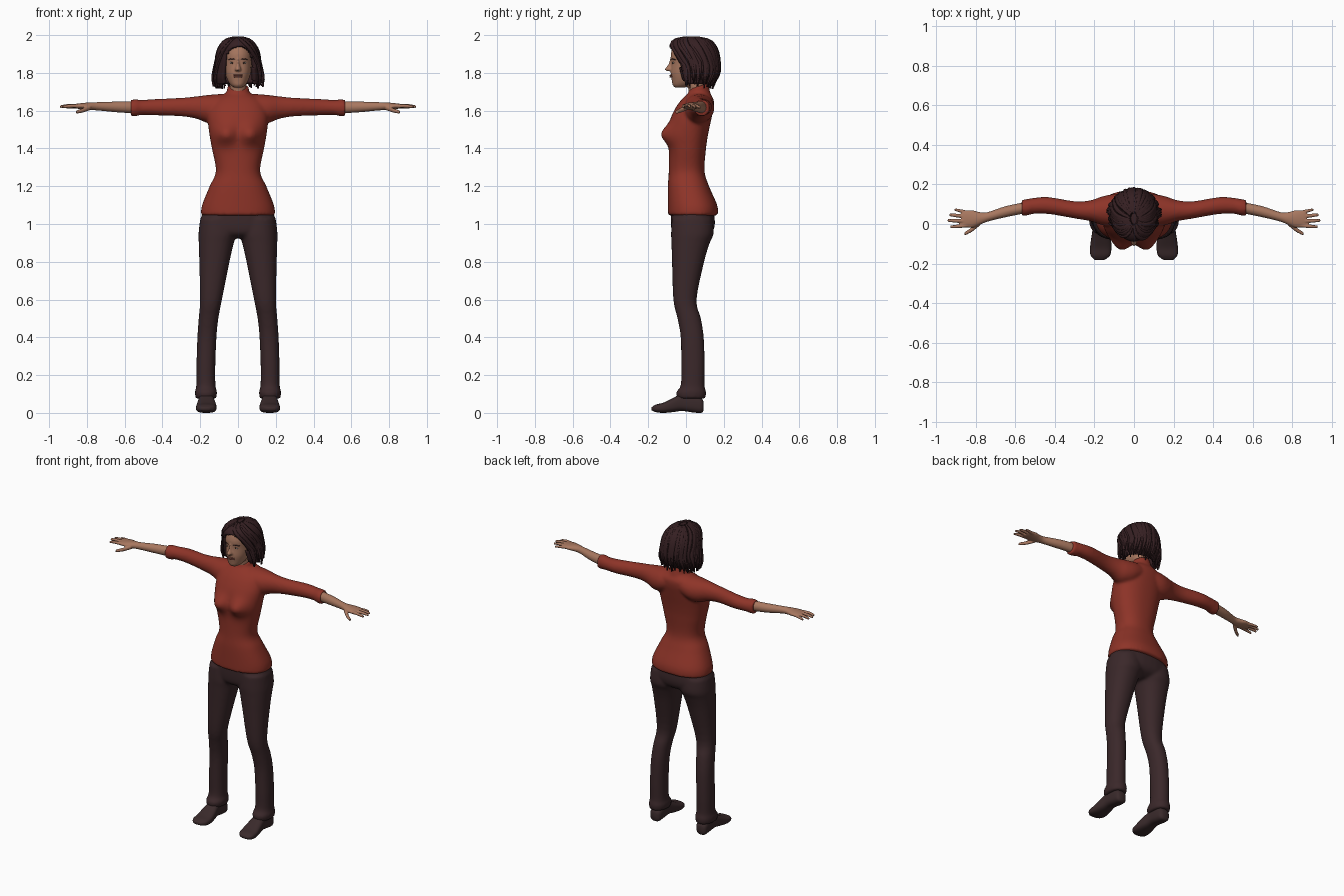
import bpy, bmesh, math, random
from mathutils import Vector

random.seed(4)


def material(name, rgb):
    m = bpy.data.materials.new(name)
    m.diffuse_color = (*rgb, 1)
    return m


RED = material("red_knit", (0.27, 0.034, 0.021))
PANTS = material("dark_trouser_cloth", (0.043, 0.021, 0.023))
HAIR = material("dark_brown_hair", (0.036, 0.014, 0.016))
SKIN = material("skin", (0.39, 0.185, 0.115))
SHOE = material("shoe_leather", (0.042, 0.023, 0.024))
LIP = material("lips", (0.27, 0.09, 0.065))
WHITE = material("eye_white", (0.40, 0.34, 0.30))
IRIS = material("dark_iris", (0.03, 0.018, 0.014))


def spline(keys, k):
    """Catmull-Rom refinement of a list of key tuples."""
    out = []
    for i in range(len(keys) - 1):
        p = [keys[max(0, min(len(keys) - 1, i + j))] for j in (-1, 0, 1, 2)]
        for s in range(k):
            t = s / k
            out.append([0.5 * (2 * b + (c - a) * t + (2 * a - 5 * b + 4 * c - d) * t * t
                               + (3 * b - a - 3 * c + d) * t ** 3) for a, b, c, d in zip(*p)])
    return out + [list(keys[-1])]


def skin_rings(bm, rings):
    vs = [[bm.verts.new(p) for p in r] for r in rings]
    n = len(vs[0])
    for a, b in zip(vs, vs[1:]):
        for i in range(n):
            bm.faces.new((a[i], a[(i + 1) % n], b[(i + 1) % n], b[i]))
    bm.faces.new(vs[0])
    bm.faces.new(vs[-1])


def loft(bm, axis, keys, n=32, k=4, power=2.0, sides=(1,)):
    """Rounded sections along an axis; key = (position, a0, a1, b0, b1)."""
    for s in sides:
        rings = []
        for t, a0, a1, b0, b1 in spline(keys, k):
            ring = []
            for i in range(n):
                c, d = math.cos(math.tau * i / n), math.sin(math.tau * i / n)
                c = math.copysign(abs(c) ** (2 / power), c)
                d = math.copysign(abs(d) ** (2 / power), d)
                a, b = (a0 + a1) / 2 + c * (a1 - a0) / 2, (b0 + b1) / 2 + d * (b1 - b0) / 2
                x, y, z = {"x": (t, a, b), "y": (a, t, b), "z": (a, b, t)}[axis]
                ring.append((s * x, y, z))
            rings.append(ring)
        skin_rings(bm, rings)


def finish(bm, name, mat, voxel=0, smooth=4):
    bmesh.ops.recalc_face_normals(bm, faces=bm.faces)
    me = bpy.data.meshes.new(name)
    bm.to_mesh(me)
    bm.free()
    for p in me.polygons:
        p.use_smooth = True
    me.materials.append(mat)
    ob = bpy.data.objects.new(name, me)
    bpy.context.collection.objects.link(ob)
    if voxel:
        r = ob.modifiers.new("blend", "REMESH")
        r.mode, r.voxel_size, r.use_smooth_shade = "VOXEL", voxel, True
        m = ob.modifiers.new("soften", "SMOOTH")
        m.factor, m.iterations = 0.5, smooth
    return ob


BOTH = (1, -1)

# Sweater: torso with bust, sleeves and a tilted collar, blended into one skin
bm = bmesh.new()
loft(bm, "z", [(z, -w, w, f, b) for z, w, f, b in [
    (1.045, .197, -.095, .170), (1.10, .190, -.096, .165), (1.20, .150, -.096, .122),
    (1.28, .117, -.091, .098), (1.40, .138, -.090, .106), (1.48, .152, -.092, .118),
    (1.56, .160, -.080, .135), (1.62, .150, -.052, .147), (1.66, .125, -.022, .146),
    (1.69, .070, .010, .125)]], n=64, k=6, power=2.3)
for v in bm.verts:
    if v.co.y < 0:
        g = math.exp(-((abs(v.co.x) - .068) / .055) ** 2 - ((v.co.z - 1.475) / .052) ** 2)
        v.co.y -= .048 * g
loft(bm, "x", [(.02, 0, .14, 1.58, 1.690), (.10, -.012, .150, 1.54, 1.688),
               (.16, -.006, .140, 1.535, 1.683), (.22, .014, .120, 1.557, 1.676),
               (.30, .028, .115, 1.570, 1.668), (.43, .050, .136, 1.575, 1.662),
               (.51, .051, .132, 1.577, 1.657), (.535, .044, .127, 1.571, 1.660),
               (.568, .041, .124, 1.571, 1.658)], sides=BOTH)
count = len(bm.verts)
loft(bm, "z", [(1.64, -.09, .09, -.01, .14), (1.68, -.066, .066, .005, .130),
               (1.71, -.059, .059, .010, .122), (1.735, -.057, .057, .016, .118)])
bm.verts.ensure_lookup_table()
for v in bm.verts[count:]:
    v.co.z += (v.co.y - .085) * .3
finish(bm, "sweater", RED, .009, 5)

# Trousers: hips and two legs with a turned hem
bm = bmesh.new()
loft(bm, "z", [(1.085, -.18, .18, -.080, .145), (1.0, -.203, .203, -.080, .153),
               (.95, -.195, .195, -.070, .135), (.925, -.12, .12, -.035, .09)], power=2.3)
loft(bm, "z", [(1.03, .01, .200, -.075, .140), (.95, .006, .209, -.079, .146),
               (.90, .022, .208, -.077, .126), (.80, .045, .205, -.074, .096),
               (.60, .085, .201, -.067, .056), (.50, .104, .208, -.045, .079),
               (.40, .114, .215, -.028, .094), (.25, .120, .220, -.026, .099),
               (.145, .119, .221, -.028, .098), (.11, .111, .228, -.052, .107),
               (.075, .116, .224, -.045, .102)], power=2.2, sides=BOTH)
finish(bm, "trousers", PANTS, .009, 4)

# Shoes
bm = bmesh.new()
loft(bm, "y", [(.093, .148, .192, .012, .06), (.08, .133, .204, 0, .08), (.04, .128, .208, .002, .10),
               (-.02, .127, .209, .010, .102), (-.07, .118, .216, .004, .078),
               (-.12, .114, .222, 0, .054), (-.16, .122, .219, .004, .044),
               (-.182, .150, .198, .014, .030)], power=2.8, sides=BOTH)
finish(bm, "shoes", SHOE)

# Forearms and hands with five tapered digits
bm = bmesh.new()
loft(bm, "x", [(.54, .056, .113, 1.585, 1.650), (.65, .034, .090, 1.592, 1.648),
               (.74, .012, .060, 1.601, 1.645), (.78, -.004, .060, 1.603, 1.644),
               (.82, -.018, .070, 1.607, 1.641), (.86, -.016, .068, 1.612, 1.636),
               (.872, -.008, .058, 1.616, 1.632)], n=24, sides=BOTH)
DIGITS = [((.78, .005, 1.617), (.82, -.028, 1.602), (.857, -.050, 1.592), .012),
          ((.84, -.006, 1.624), (.89, -.012, 1.625), (.928, -.014, 1.619), .0095),
          ((.84, .015, 1.625), (.90, .016, 1.626), (.943, .018, 1.621), .0095),
          ((.84, .037, 1.624), (.90, .043, 1.624), (.934, .046, 1.619), .009),
          ((.83, .056, 1.622), (.88, .067, 1.620), (.908, .073, 1.616), .0085)]
for *pts, r in DIGITS:
    loft(bm, "x", [(x, y - r * f, y + r * f, z - r * f, z + r * f)
                   for (x, y, z), f in zip(pts, (1.1, 1, .72))], n=12, sides=BOTH)
finish(bm, "forearms_and_hands", SKIN, .004, 2)

# Head, neck and nose
bm = bmesh.new()
loft(bm, "z", [(z, -w, w, f, b) for z, w, f, b in [
    (1.722, .020, -.058, -.01), (1.735, .038, -.070, .03), (1.76, .055, -.075, .07),
    (1.80, .068, -.081, .10), (1.85, .075, -.078, .13), (1.90, .077, -.080, .14),
    (1.95, .066, -.062, .13), (1.98, .035, -.02, .09)]], n=40, power=2.15)
loft(bm, "z", [(1.64, -.05, .05, .02, .11), (1.70, -.044, .044, .015, .10), (1.78, -.045, .045, 0, .10)])
loft(bm, "z", [(1.880, -.007, .007, -.083, -.05), (1.845, -.009, .009, -.094, -.05),
               (1.819, -.017, .017, -.112, -.05), (1.809, -.012, .012, -.098, -.05)], n=16)
finish(bm, "head_and_neck", SKIN, .005, 2)

# Lips, eyes, irises and eyebrows
bm = bmesh.new()
for z in (1.787, 1.779):
    loft(bm, "x", [(-.026, -.075, -.071, z - .001, z + .003), (-.012, -.086, -.074, z - .004, z + .004),
                   (.012, -.086, -.074, z - .004, z + .004), (.026, -.075, -.071, z - .001, z + .003)], n=10)
finish(bm, "lips", LIP)


def balls(name, mat, loc, size):
    bm = bmesh.new()
    for s in BOTH:
        ret = bmesh.ops.create_uvsphere(bm, u_segments=14, v_segments=8, radius=1)
        for v in ret["verts"]:
            v.co = Vector((s * loc[0], loc[1], loc[2])) + Vector(a * b for a, b in zip(v.co, size))
    finish(bm, name, mat)


balls("eyes", WHITE, (.031, -.066, 1.853), (.014, .006, .005))
balls("irises", IRIS, (.031, -.070, 1.853), (.0055, .0035, .005))
bm = bmesh.new()
loft(bm, "x", [(.015, -.079, -.072, 1.869, 1.873), (.032, -.077, -.066, 1.872, 1.877),
               (.052, -.064, -.052, 1.868, 1.871)], n=8, sides=BOTH)
finish(bm, "eyebrows", HAIR)

# Hair: a shell cut open around the face
HAIR_KEYS = spline([(z, w, f, b) for z, w, f, b in [
    (1.740, .112, -.030, .125), (1.77, .122, -.050, .152), (1.81, .120, -.066, .170),
    (1.86, .114, -.080, .174), (1.91, .106, -.088, .166), (1.95, .088, -.086, .148),
    (1.98, .058, -.055, .115), (1.993, .015, .000, .055)]], 5)


def hair_point(ang, z, off=0.0):
    """Point on the hair shell; ang is measured from the front."""
    z = max(z, HAIR_KEYS[0][0])
    for p, q in zip(HAIR_KEYS, HAIR_KEYS[1:]):
        if z <= q[0]:
            break
    t = min(1, (z - p[0]) / (q[0] - p[0]))
    w, f, b = (p[i] + (q[i] - p[i]) * t for i in (1, 2, 3))
    return ((w + off) * math.sin(ang), (f + b) / 2 - ((b - f) / 2 + off) * math.cos(ang))


bm = bmesh.new()
N = 56
skin_rings(bm, [[(*hair_point(math.tau * i / N, k[0]), k[0]) for i in range(N)] for k in HAIR_KEYS])
cut = []
for fc in bm.faces:
    c = fc.calc_center_median()
    half = .082 * math.sqrt(max(0, 1 - (max(0, c.z - 1.85) / .092) ** 2))
    if len(fc.verts) > 4 and c.z < 1.8 or (c.y < .0 and abs(c.x - .006) < half):
        cut.append(fc)
bmesh.ops.delete(bm, geom=cut, context="FACES")
shell = finish(bm, "hair_shell", HAIR)
sol = shell.modifiers.new("thickness", "SOLIDIFY")
sol.thickness, sol.offset = .022, -1

# Hair locks: flat tapered strands sweeping from the crown to ragged tips
bm = bmesh.new()
COUNT = 84
for i in range(COUNT):
    a0 = -math.pi + math.tau * (i + random.random()) / COUNT
    side = 1 if a0 > math.radians(-8) else -1
    a1 = side * (math.radians(57) + abs(a0) * 123 / 180) + random.uniform(-.1, .1)
    zend, flare = random.uniform(1.715, 1.765), random.uniform(-.006, .016)
    off, wide = random.uniform(.0, .006), random.uniform(.010, .017)
    rings = []
    for j in range(13):
        t = j / 12
        z = 1.993 + (zend - 1.993) * t ** 1.35
        a = a0 + (a1 - a0) * min(1, t * 1.5) ** .8
        x, y = hair_point(a, z, off + flare * max(0, t - .6) / .4)
        out = Vector((math.sin(a), -math.cos(a), 0))
        tan = Vector((math.cos(a), math.sin(a), 0))
        w = wide * (.5 + .5 * min(1, t * 4)) * (1 if t < .65 else 1 - .85 * (t - .65) / .35)
        rings.append([Vector((x, y, z)) + tan * w * math.cos(u) + out * .0055 * math.sin(u)
                      for u in (math.tau * m / 6 for m in range(6))])
    skin_rings(bm, rings)
finish(bm, "hair_locks", HAIR)
